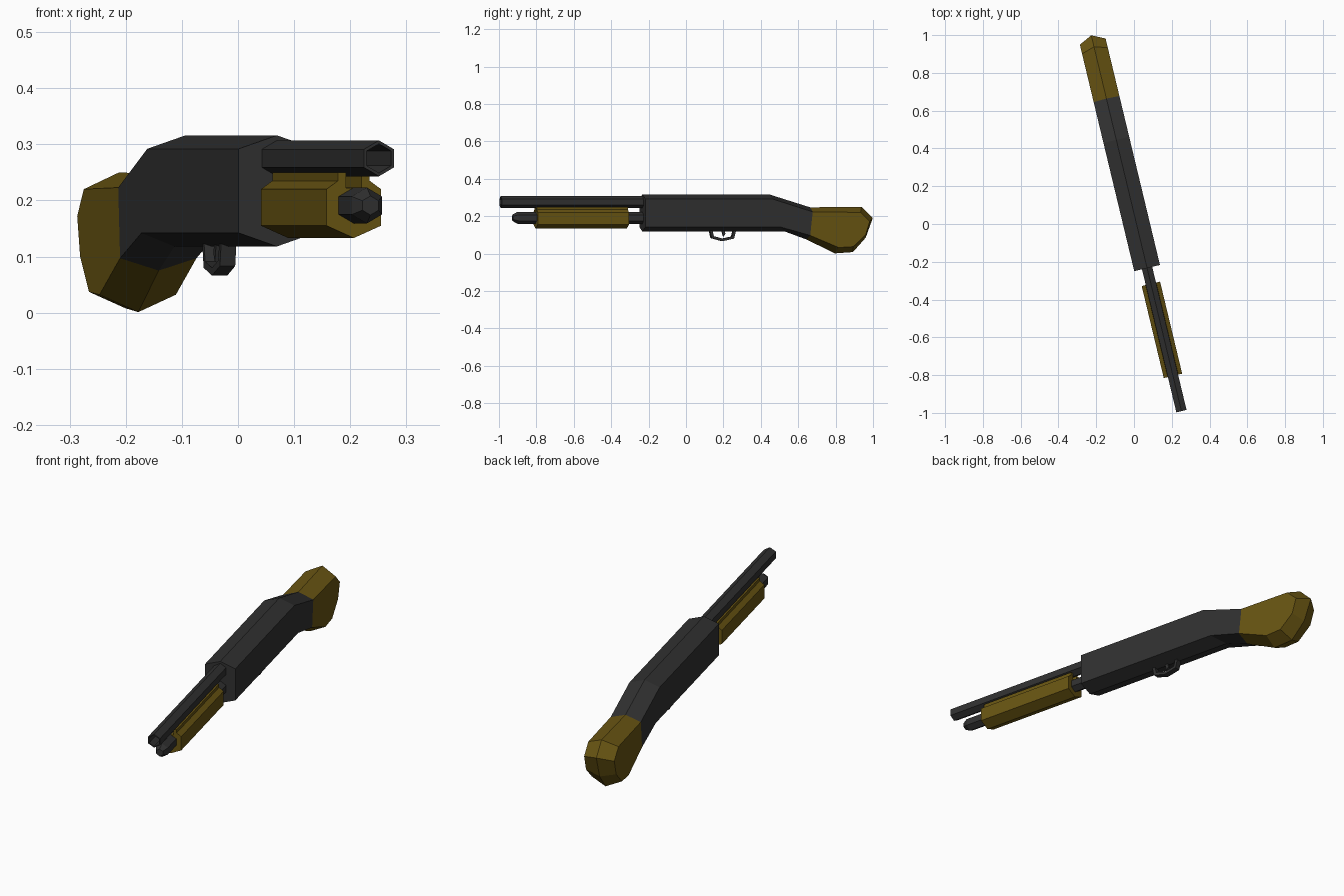
import bpy, bmesh
from math import sin, cos, pi, radians
from mathutils import Matrix

if "Cube" in bpy.data.objects:
    bpy.data.objects.remove(bpy.data.objects["Cube"])

# The whole model is built along y, then turned about z
PLACE = Matrix.Rotation(radians(13.5), 4, 'Z') @ Matrix.Translation((0.013, 0, 0))


def material(name, rgb):
    m = bpy.data.materials.new(name)
    m.diffuse_color = (*rgb, 1)
    m.use_nodes = True
    m.node_tree.nodes["Principled BSDF"].inputs["Base Color"].default_value = m.diffuse_color
    return m


METAL = material("dark_metal", (0.03, 0.03, 0.03))
WOOD = material("wood", (0.14, 0.09, 0.006))


def finish(name, rings, mat, closed=False, caps=True):
    """Bridge equal-length vertex rings into a flat-shaded object."""
    bm = bmesh.new()
    vs = [[bm.verts.new(p) for p in r] for r in rings]
    n = len(rings[0])
    pairs = list(zip(vs, vs[1:])) + ([(vs[-1], vs[0])] if closed else [])
    for a, b in pairs:
        for i in range(n):
            j = (i + 1) % n
            bm.faces.new((a[i], a[j], b[j], b[i]))
    if caps and not closed:
        bm.faces.new(vs[0])
        bm.faces.new(vs[-1])
    bmesh.ops.recalc_face_normals(bm, faces=bm.faces)
    bm.transform(PLACE)
    me = bpy.data.meshes.new(name)
    bm.to_mesh(me)
    bm.free()
    me.materials.append(mat)
    ob = bpy.data.objects.new(name, me)
    bpy.context.collection.objects.link(ob)
    return ob


def ridged(name, side, ridge, half, mat):
    """Flat side profiles joined over a central ridge profile."""
    finish(name, [[(x, y, z) for y, z in prof] for x, prof in
                  ((-half, side), (0, ridge), (half, side))], mat)


def hexring(y, r, z):
    return [(r * sin(i * pi / 3), y, z + r * cos(i * pi / 3)) for i in range(6)]


# Receiver
ridged("receiver",
       [(-.243, .292), (.455, .292), (.677, .223), (.663, .097), (.50, .142), (-.243, .142)],
       [(-.243, .316), (.455, .316), (.68, .247), (.66, .075), (.54, .118), (-.243, .118)],
       .07, METAL)

# Grip stock
ridged("grip_stock",
       [(.677, .223), (.94, .22), (.99, .172), (.968, .10), (.90, .037), (.82, .032), (.663, .097)],
       [(.68, .247), (.962, .25), (1.024, .19), (.985, .085), (.915, .008), (.815, .001), (.66, .075)],
       .07, WOOD)

# Barrel with open bore
finish("barrel", [hexring(-.22, .032, .275), hexring(-1.022, .032, .275),
                  hexring(-1.022, .026, .275), hexring(-.72, .026, .275)], METAL)

# Magazine tube with tapered tip
finish("magazine_tube", [hexring(-.22, .032, .191), hexring(-.93, .032, .191),
                         hexring(-.957, .017, .191)], METAL)

# Sliding fore-end with groove under the barrel
half = [(.05, .155), (.05, .22), (.029, .235), (.029, .25), (.014, .25), (.014, .222)]
section = [(0, .133)] + half + [(-x, z) for x, z in reversed(half)]
finish("fore_end", [[(x, y, z) for x, z in section] for y in (-.83, -.329)], WOOD)

# Trigger guard: a loop of rectangular section
outer = [(.122, .135), (.134, .083), (.195, .066), (.258, .08), (.272, .135)]
inner = [(.137, .135), (.147, .093), (.195, .080), (.247, .091), (.258, .135)]
finish("trigger_guard", [[(-.014, *o), (.014, *o), (.014, *i), (-.014, *i)]
                         for o, i in zip(outer, inner)], METAL)

# Trigger
blade = [(.19, .13), (.207, .13), (.212, .105), (.202, .09), (.197, .105)]
finish("trigger", [[(x, y, z) for y, z in blade] for x in (-.007, .007)], METAL)
